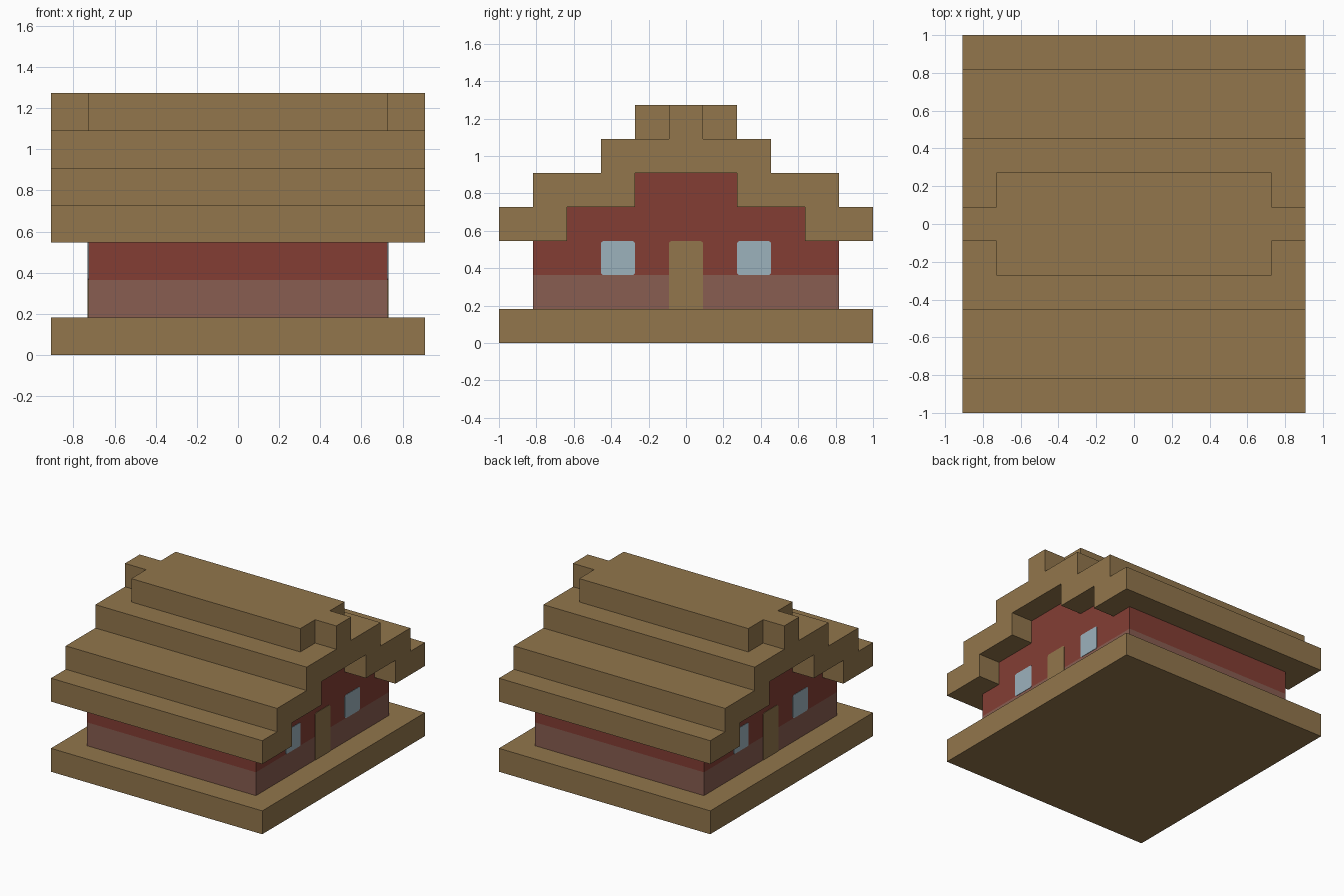
import bpy
import bmesh
from mathutils import Vector

U = 2 / 11  # one building block

cube = bpy.data.objects.get("Cube")
if cube:
    bpy.data.objects.remove(cube, do_unlink=True)


def material(name, color):
    mat = bpy.data.materials.new(name)
    mat.use_nodes = True
    mat.diffuse_color = (*color, 1)
    mat.node_tree.nodes["Principled BSDF"].inputs["Base Color"].default_value = (*color, 1)
    return mat


wood = material("tan wood", (0.287, 0.181, 0.072))
red = material("barn red", (0.227, 0.048, 0.034))
brick = material("dusty brown", (0.246, 0.109, 0.082))
glass = material("pale blue glass", (0.332, 0.445, 0.503))


def prism(name, points, start, end, axis, mats, round_above=None, cut=None):
    """Extrude an outline, given in blocks, along x or z."""
    bm = bmesh.new()
    if axis == "x":
        verts = [bm.verts.new((start, y * U, z * U)) for y, z in points]
        move = Vector((end - start, 0, 0))
    else:
        verts = [bm.verts.new((x * U, y * U, start)) for x, y in points]
        move = Vector((0, 0, end - start))
    bm.faces.new(verts)
    if round_above is not None:
        corners = [v for v in bm.verts if v.co.z > round_above]
        bmesh.ops.bevel(bm, geom=corners, offset=0.014, segments=3,
                        profile=0.5, affect="VERTICES")
    grown = bmesh.ops.extrude_face_region(bm, geom=bm.faces[:], use_keep_orig=True)
    bmesh.ops.translate(bm, vec=move,
                        verts=[g for g in grown["geom"] if isinstance(g, bmesh.types.BMVert)])
    # split at a height and colour the upper part with the second material
    if cut is not None:
        bmesh.ops.bisect_plane(bm, geom=bm.verts[:] + bm.edges[:] + bm.faces[:],
                               plane_co=(0, 0, cut), plane_no=(0, 0, 1))
        for f in bm.faces:
            f.material_index = int(f.calc_center_median().z > cut)
    bmesh.ops.recalc_face_normals(bm, faces=bm.faces[:])
    mesh = bpy.data.meshes.new(name)
    bm.to_mesh(mesh)
    bm.free()
    for m in mats:
        mesh.materials.append(m)
    obj = bpy.data.objects.new(name, mesh)
    bpy.context.collection.objects.link(obj)
    return obj


def mirrored(half):
    """Complete a half outline on its first axis."""
    return half + [(-a, b) for a, b in reversed(half)]


def rect(a0, a1, b0, b1):
    return [(a0, b0), (a1, b0), (a1, b1), (a0, b1)]


# Ground slab
prism("base", rect(-5, 5, -5.5, 5.5), 0, U, "z", [wood])

# Stepped house body, in two colours
wall_half = [(4.5, 1), (4.5, 3), (3.5, 3), (3.5, 4), (1.5, 4), (1.5, 5)]
prism("walls", mirrored(wall_half), -4 * U, 4 * U, "x", [brick, red], cut=2 * U)

# Stepped roof shell overhanging the walls
roof_half = [(1.5, 5), (1.5, 4), (3.5, 4), (3.5, 3), (5.5, 3), (5.5, 4),
             (4.5, 4), (4.5, 5), (2.5, 5), (2.5, 6)]
prism("roof", mirrored(roof_half), -5 * U, 5 * U, "x", [wood])

# Ridge cap with a narrow tab at each end
ridge_half = [(4, -1.5), (4, -0.5), (5, -0.5), (5, 0.5), (4, 0.5), (4, 1.5)]
prism("ridge", mirrored(ridge_half), 6 * U, 7 * U, "z", [wood])

# Doors and windows as thin plates on both gable walls
for side, sign in (("left", 1), ("right", -1)):
    inner, outer = sign * 4 * U, sign * (4 * U + 0.003)
    prism(f"{side}_door", rect(-0.5, 0.5, 1, 3), inner, outer, "x", [wood], round_above=2 * U)
    for end, y in (("front", -2.5), ("back", 1.5)):
        prism(f"{side}_{end}_window", rect(y, y + 1, 2, 3), inner, outer, "x", [glass],
              round_above=0)
